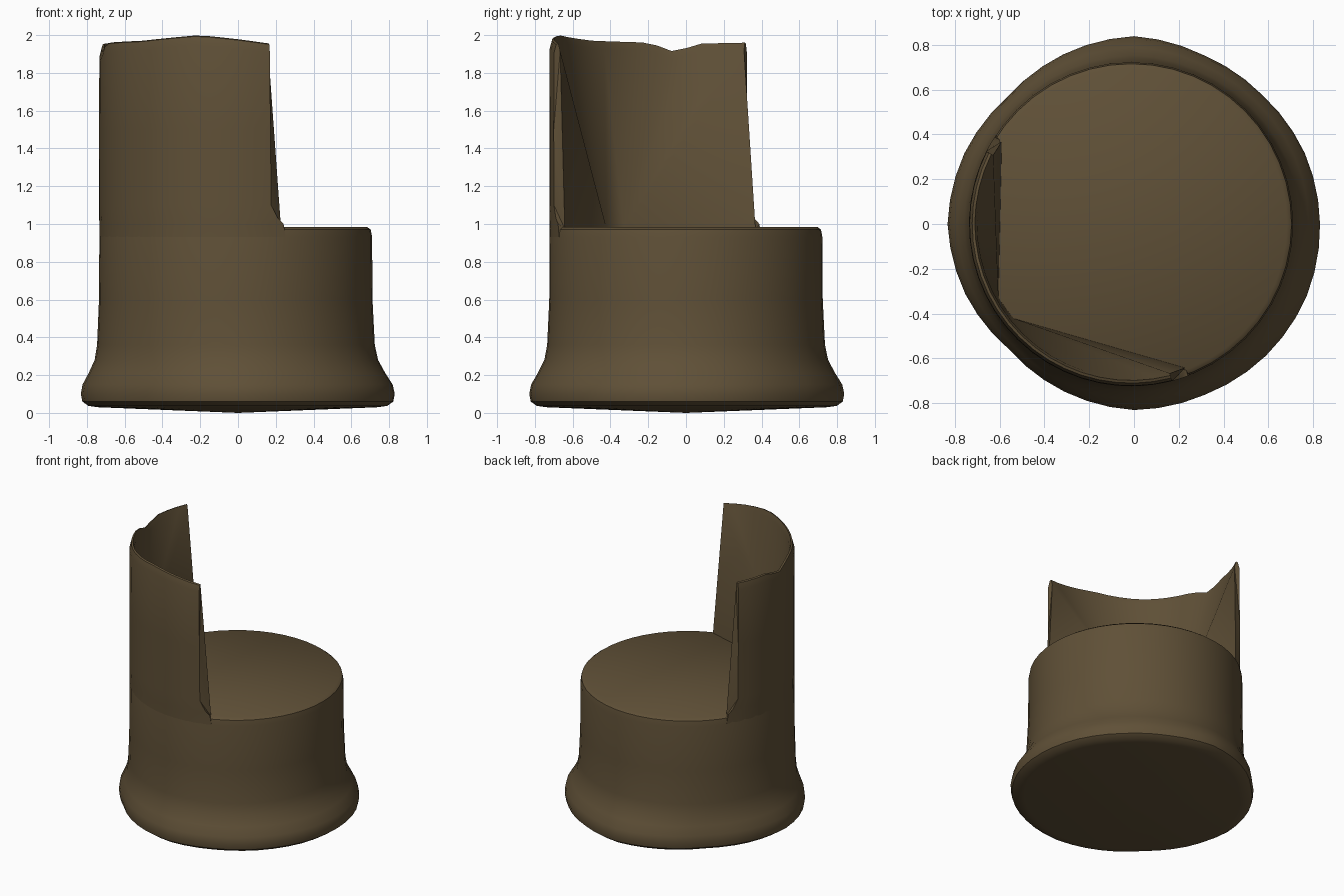
import bpy, bmesh, math

if "Cube" in bpy.data.objects:
    bpy.data.objects.remove(bpy.data.objects["Cube"])

mat = bpy.data.materials.new("brown")
mat.diffuse_color = (0.115, 0.08, 0.038, 1)
mat.use_nodes = True
mat.node_tree.nodes["Principled BSDF"].inputs["Base Color"].default_value = mat.diffuse_color

# uneven radius of the flared foot, every 22.5 degrees
FOOT = [.83, .825, .812, .815, .838, .82, .80, .82,
        .832, .815, .79, .81, .83, .825, .832, .835]


def point(deg, r, z, w=0.0):
    """Point on the trunk; w blends in the uneven foot outline."""
    s = (deg % 360) / 22.5
    i = int(s) % 16
    foot = FOOT[i] + (FOOT[(i + 1) % 16] - FOOT[i]) * (s - int(s))
    r += (foot - 0.83) * w
    a = math.radians(deg)
    return (r * math.cos(a) - 0.012 * (1 - w), r * math.sin(a), z)


def lerp_table(table, x):
    for (x0, y0), (x1, y1) in zip(table, table[1:]):
        if x <= x1:
            return y0 + (y1 - y0) * max(0, x - x0) / (x1 - x0)
    return table[-1][1]


def finish(bm, name, angle):
    bmesh.ops.recalc_face_normals(bm, faces=bm.faces)
    me = bpy.data.meshes.new(name)
    bm.to_mesh(me)
    bm.free()
    me.materials.append(mat)
    ob = bpy.data.objects.new(name, me)
    bpy.context.collection.objects.link(ob)
    bpy.ops.object.select_all(action='DESELECT')
    ob.select_set(True)
    bpy.context.view_layer.objects.active = ob
    bpy.ops.object.shade_smooth_by_angle(angle=math.radians(angle))


# round seat base: lathe with flared foot (radius, height, unevenness)
PROFILE = [(.74, .03, 1), (.79, .037, 1), (.822, .06, 1), (.83, .10, 1),
           (.82, .15, .9), (.785, .21, .6), (.75, .28, .3), (.735, .36, .1),
           (.724, .60, 0), (.722, .93, 0), (.715, .97, 0), (.695, .985, 0)]
N = 48
bm = bmesh.new()
rings = [[bm.verts.new(point(360 * k / N, r, z, w)) for k in range(N)]
         for r, z, w in PROFILE]
for lo, hi in zip(rings, rings[1:]):
    for k in range(N):
        j = (k + 1) % N
        bm.faces.new((lo[k], lo[j], hi[j], hi[k]))
bm.faces.new(rings[-1])
centre = bm.verts.new((0, 0, 0))
for k in range(N):
    bm.faces.new((centre, rings[0][(k + 1) % N], rings[0][k]))
finish(bm, "seat_base", 40)

# thin curved backrest around the left and front sides
A0, A1, M = 153.5, 284.5, 20
RIM = [(153, 1.96), (174, 1.955), (185, 1.91), (196, 1.96), (225, 1.97),
       (254, 2.0), (270, 1.98), (285, 1.955)]   # rim height by angle
bm = bmesh.new()
cols = []
for k in range(M + 1):
    t = k / M
    deg = A0 + (A1 - A0) * t
    top = lerp_table(RIM, deg)
    col = []
    # outer skin: (radius, height, widening of both ends near the seat)
    for r, z, f in [(.722, .93, 7), (.723, 1.0, 6), (.724, 1.03, 3.5),
                    (.724, 1.10, .5), (.724, 1.5, .2), (.722, top - .05, 0),
                    (.71, top - .005, 0), (.698, top, 0), (.688, top - .04, 0)]:
        col.append(bm.verts.new(point(deg + f * (2 * t - 1), r, z)))
    cols.append(col)
for a, b in zip(cols, cols[1:]):
    for i in range(len(a) - 1):
        bm.faces.new((a[i], b[i], b[i + 1], a[i + 1]))

# inner skin: fan from the rim down to the seat corner, flat triangle at each end
corner = [bm.verts.new((-.605, -.33, .975)), bm.verts.new((-.54, -.42, .975))]
ends = [bm.verts.new(point(A0 - 6, .685, .975)),
        bm.verts.new(point(A1 + 6, .685, .975))]
split = M // 2
for k in range(M):
    bm.faces.new((cols[k][-1], cols[k + 1][-1], corner[0 if k < split else 1]))
bm.faces.new((cols[split][-1], corner[1], corner[0]))
for end, c, col in ((ends[0], corner[0], cols[0]), (ends[1], corner[1], cols[-1])):
    bm.faces.new((col[-1], c, end))
    for i in range(len(col) - 1):              # closing strip of the wall end
        tip = end if i < 4 else col[-1]
        if i == 4:
            bm.faces.new((col[4], col[-1], end))
        if col[i + 1] is not col[-1]:
            bm.faces.new((col[i], col[i + 1], tip))
finish(bm, "backrest", 35)
